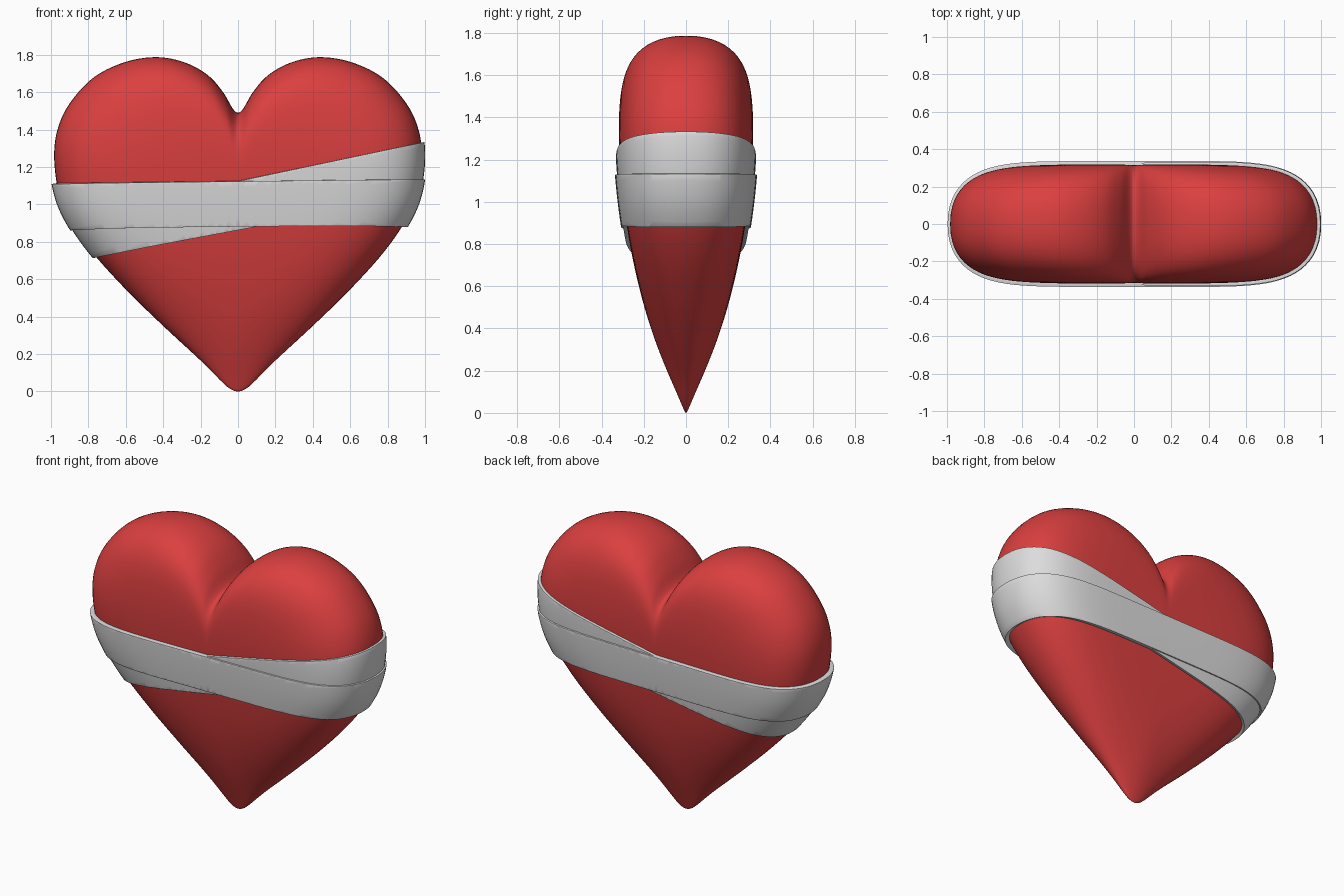
import bpy, bmesh
from math import sin, cos, pi, radians
from mathutils import Vector

cube = bpy.data.objects.get("Cube")
if cube:
    bpy.data.objects.remove(cube, do_unlink=True)


def make_material(name, color):
    mat = bpy.data.materials.new(name)
    mat.use_nodes = True
    mat.diffuse_color = color
    mat.node_tree.nodes["Principled BSDF"].inputs["Base Color"].default_value = color
    return mat


red = make_material("heart red", (0.71, 0.05, 0.05, 1))
white = make_material("bandage white", (0.72, 0.72, 0.72, 1))

# Half outline of the heart from the cleft round to the tip
HALF = [(0, 1.49), (.03, 1.515), (.08, 1.6), (.16, 1.69), (.28, 1.757), (.43, 1.787),
        (.6, 1.762), (.77, 1.68), (.9, 1.54), (.965, 1.4), (.983, 1.25), (.96, 1.07),
        (.9, .92), (.78, .745), (.6, .545), (.4, .35), (.2, .165), (.08, .045),
        (.035, .01), (0, 0)]
CENTRE = Vector((0, 1.0))
RINGS = 30


def smooth_loop(points, steps):
    """Resample a closed loop with a Catmull-Rom spline."""
    result, n = [], len(points)
    for i in range(n):
        a, b, c, d = (points[(i + k) % n] for k in (-1, 0, 1, 2))
        for s in range(steps):
            t = s / steps
            result.append(0.5 * (2 * b + (c - a) * t + (2 * a - 5 * b + 4 * c - d) * t**2
                                 + (3 * b - a - 3 * c + d) * t**3))
    return result


def half_depth(z):
    """Depth of the heart, tapering toward the tip."""
    return 0.32 - 0.295 * max(0, 1 - z / 1.4) ** 2


def heart_bmesh():
    """Pillow-shaped heart: scaled outlines from the middle out, front and back."""
    half = [Vector(p) for p in HALF]
    loop = smooth_loop(half + [Vector((-p.x, p.y)) for p in half[-2:0:-1]], 5)
    bm = bmesh.new()

    def ring(r, side, bulge):
        verts = []
        for p in loop:
            q = CENTRE + (p - CENTRE) * r
            verts.append(bm.verts.new((q.x, side * bulge * half_depth(q.y), q.y)))
        return verts

    rim = ring(1, 1, 0)
    for side in (-1, 1):
        pole = bm.verts.new((0, side * half_depth(CENTRE.y), CENTRE.y))
        previous = None
        for k in range(1, RINGS + 1):
            t = pi / 2 * (k / RINGS) ** 2.5
            current = rim if k == RINGS else ring(sin(t) ** (1 / 3), side, cos(t) ** 0.9)
            for i in range(len(loop)):
                j = (i + 1) % len(loop)
                if previous:
                    bm.faces.new((previous[i], previous[j], current[j], current[i]))
                else:
                    bm.faces.new((pole, current[j], current[i]))
            previous = current
    bmesh.ops.recalc_face_normals(bm, faces=bm.faces)
    return bm


def finish(bm, name, mat):
    mesh = bpy.data.meshes.new(name)
    bm.to_mesh(mesh)
    bm.free()
    mesh.materials.append(mat)
    obj = bpy.data.objects.new(name, mesh)
    bpy.context.collection.objects.link(obj)
    bpy.ops.object.select_all(action='DESELECT')
    obj.select_set(True)
    bpy.context.view_layer.objects.active = obj
    bpy.ops.object.shade_smooth_by_angle(angle=radians(50))
    return obj


def bandage(name, bottom, top, thickness):
    """Slice of the heart skin between two (height, slope) planes, thickened outward."""
    bm = heart_bmesh()
    for (height, slope), sign in ((bottom, -1), (top, 1)):
        bmesh.ops.bisect_plane(bm, geom=bm.verts[:] + bm.edges[:] + bm.faces[:],
                               plane_co=(0, 0, height),
                               plane_no=Vector((-slope, 0, 1)) * sign, clear_outer=True)
    obj = finish(bm, name, white)
    solid = obj.modifiers.new("thickness", 'SOLIDIFY')
    solid.thickness = thickness
    solid.offset = 1
    bevel = obj.modifiers.new("soft edges", 'BEVEL')
    bevel.width = thickness * 0.4
    bevel.segments = 2
    bevel.limit_method = 'ANGLE'
    bevel.angle_limit = radians(50)


finish(heart_bmesh(), "heart", red)
bandage("under_bandage", (.865, .185), (1.125, .21), .018)
bandage("over_bandage", (.885, .01), (1.125, .012), .028)
